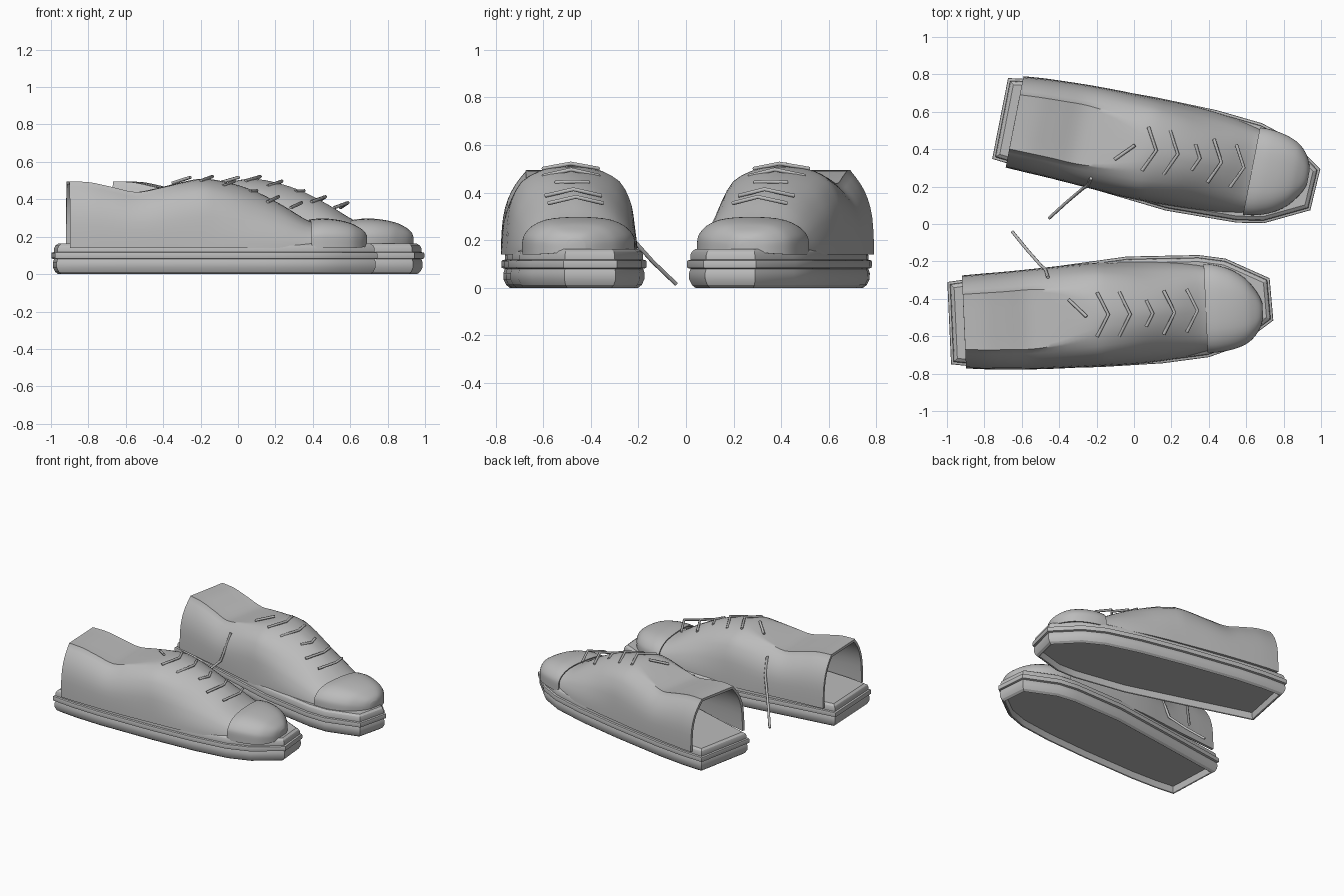
import bpy, bmesh, math
from mathutils import Vector

if "Cube" in bpy.data.objects:
    bpy.data.objects.remove(bpy.data.objects["Cube"])

grey = bpy.data.materials.new("plain_grey")
grey.diffuse_color = (0.5, 0.5, 0.5, 1)
grey.use_nodes = True
grey.node_tree.nodes["Principled BSDF"].inputs["Base Color"].default_value = grey.diffuse_color


def place(p, mirrored):
    """Leave the near shoe as drawn; mirror, turn and shift the far one."""
    x, y, z = p
    if not mirrored:
        return Vector((x, y, z))
    a = math.radians(-8.5)
    c, s = math.cos(a), math.sin(a)
    y = -y
    return Vector((x * c - y * s + 0.183, x * s + y * c - 0.106, z))


def resample(rows, steps):
    """Catmull-Rom through equal-length tuples."""
    out = []
    n = len(rows)
    for i in range(n - 1):
        a, b, c, d = rows[max(i - 1, 0)], rows[i], rows[i + 1], rows[min(i + 2, n - 1)]
        for k in range(steps):
            t = k / steps
            out.append(tuple(
                0.5 * (2 * q + (r - p) * t + (2 * p - 5 * q + 4 * r - s) * t * t
                       + (3 * q - p - 3 * r + s) * t ** 3)
                for p, q, r, s in zip(a, b, c, d)))
    out.append(tuple(rows[-1]))
    return out


def mesh_object(name, verts, faces, angle, thickness=0.0, recalc=False):
    me = bpy.data.meshes.new(name)
    me.from_pydata(verts, [], faces)
    if recalc:
        bm = bmesh.new()
        bm.from_mesh(me)
        bmesh.ops.recalc_face_normals(bm, faces=bm.faces)
        bm.to_mesh(me)
        bm.free()
    ob = bpy.data.objects.new(name, me)
    bpy.context.collection.objects.link(ob)
    me.materials.append(grey)
    bpy.ops.object.select_all(action='DESELECT')
    ob.select_set(True)
    bpy.context.view_layer.objects.active = ob
    if thickness:
        mod = ob.modifiers.new("thickness", 'SOLIDIFY')
        mod.thickness = thickness
        mod.offset = -1
        bpy.ops.object.modifier_apply(modifier=mod.name)
    bpy.ops.object.shade_smooth_by_angle(angle=math.radians(angle))
    return ob


# Half arches: (sideways fraction, height fraction) from base to crown
HEEL = [(1, 0), (.992, .2), (.965, .45), (.89, .66), (.77, .83), (.6, .985), (.54, 1), (0, 1)]
DOME = [(1, 0), (.985, .2), (.95, .45), (.89, .63), (.74, .83), (.47, .945), (.22, .99), (0, 1)]
RIDGE = [(1, 0), (.975, .2), (.89, .44), (.79, .6), (.63, .77), (.42, .9), (.2, .975), (0, 1)]
CAP = [(1, 0), (1, .2), (.995, .4), (.955, .56), (.83, .76), (.6, .92), (.3, .985), (0, 1)]


def loft(name, sections, profiles, mirrored, thickness, closed_tip=False):
    """Sections: x, outer y, inner y, base z, top z, blend between two profiles."""
    verts, rows = [], resample(sections, 4)
    for x, outer, inner, base, top, t in rows:
        # Blend runs 0..1 between the first two profiles, 1..2 on to the third
        k = min(max(int(t), 0), len(profiles) - 2)
        f = t - k
        half = [(p[0] * (1 - f) + q[0] * f, p[1] * (1 - f) + q[1] * f)
                for p, q in zip(profiles[k], profiles[k + 1])]
        half = resample(half, 2)
        arch = [(-u, v) for u, v in half] + half[-2::-1]
        mid, w = (outer + inner) / 2, (inner - outer) / 2
        for u, v in arch:
            y = mid + w * u
            verts.append(place((x - 0.045 * (y + 0.5), y, base + (top - base) * v), mirrored))
    n = len(verts) // len(rows)
    faces = [(i * n + j, (i + 1) * n + j, (i + 1) * n + j + 1, i * n + j + 1)
             for i in range(len(rows) - 1) for j in range(n - 1)]
    if closed_tip:
        faces.append(tuple(range(len(verts) - 1, len(verts) - n - 1, -1)))
    if mirrored:
        faces = [f[::-1] for f in faces]
    return mesh_object(name, verts, faces, 40, thickness)


# Upper: open at the heel, dipping at the collar, running under the toe cap
UPPER = [
    (-.91, -.772, -.275, .14, .495, 0), (-.80, -.777, -.265, .14, .49, 0),
    (-.68, -.778, -.255, .14, .465, 0), (-.55, -.777, -.242, .14, .438, 0),
    (-.42, -.773, -.228, .14, .462, .2), (-.30, -.767, -.215, .14, .492, .6),
    (-.18, -.76, -.207, .14, .51, 1), (-.04, -.752, -.203, .14, .487, 1.5),
    (.10, -.738, -.202, .14, .44, 2), (.24, -.715, -.207, .14, .368, 2),
    (.38, -.682, -.222, .14, .285, 1.6), (.48, -.655, -.25, .14, .265, 1.2),
    (.56, -.61, -.30, .14, .24, 1)]

TOE = [
    (.385, -.688, -.213, .14, .292, 0), (.45, -.685, -.220, .14, .298, 0),
    (.53, -.668, -.245, .14, .291, 0), (.60, -.638, -.288, .14, .274, 0),
    (.645, -.597, -.338, .142, .252, 0), (.675, -.55, -.385, .146, .23, 0),
    (.69, -.50, -.425, .155, .208, 0)]

# Sole outline, anticlockwise from above, with a faceted toe
OUTLINE = [
    (-.978, -.75), (-.80, -.768), (-.60, -.775), (-.18, -.765), (.15, -.745),
    (.40, -.712), (.56, -.655), (.745, -.515), (.725, -.29), (.49, -.185),
    (.345, -.166), (-.04, -.174), (-.50, -.238), (-.80, -.282), (-.998, -.31)]
# Sole side: (inset, height), from the hollow underside past a raised welt
SOLE_SIDE = [(.045, .05), (.04, .004), (.035, 0), (.02, .012), (.009, .035),
             (.008, .062), (.014, .08), (.001, .084), (0, .09), (0, .110),
             (.002, .115), (.014, .118), (.014, .138), (.02, .152), (.035, .163)]


def inset(points, d):
    out, n = [], len(points)
    for i in range(n):
        p0, p, p1 = (Vector(points[(i + k) % n]) for k in (-1, 0, 1))
        e0, e1 = (p - p0).normalized(), (p1 - p).normalized()
        n0, n1 = Vector((-e0.y, e0.x)), Vector((-e1.y, e1.x))
        out.append(p + (n0 + n1) * (d / (1 + n0.dot(n1))))
    return out


def sole(name, mirrored):
    n, verts = len(OUTLINE), []
    for d, z in SOLE_SIDE:
        verts += [place((p.x, p.y, z), mirrored) for p in inset(OUTLINE, d)]
    last = (len(SOLE_SIDE) - 1) * n
    faces = [tuple(range(n)), tuple(range(last, last + n))]
    for r in range(len(SOLE_SIDE) - 1):
        for j in range(n):
            k = (j + 1) % n
            faces.append((r * n + j, r * n + k, (r + 1) * n + k, (r + 1) * n + j))
    return mesh_object(name, verts, faces, 25, recalc=True)


def lace(name, points, mirrored):
    cu = bpy.data.curves.new(name, 'CURVE')
    cu.dimensions = '3D'
    cu.bevel_depth = 0.009
    cu.bevel_resolution = 1
    cu.use_fill_caps = True
    sp = cu.splines.new('POLY')
    sp.points.add(len(points) - 1)
    for pt, p in zip(sp.points, points):
        pt.co = (*place(p, mirrored), 1)
    cu.materials.append(grey)
    bpy.context.collection.objects.link(bpy.data.objects.new(name, cu))


# Chevron laces: tip x, tip y, tip z, sweep back, half width, drop
CHEVRONS = [(-.137, -.484, .522, .06, .118, .022), (-.02, -.482, .497, .06, .118, .027),
            (.10, -.478, .446, .035, .07, .004), (.217, -.473, .414, .058, .117, .027),
            (.34, -.463, .382, .058, .115, .027)]

for side, mirrored in (("near", False), ("far", True)):
    sole(side + "_sole", mirrored)
    loft(side + "_upper", UPPER, (HEEL, DOME, RIDGE), mirrored, 0.018)
    loft(side + "_toe_cap", TOE, (CAP, CAP), mirrored, 0.008, closed_tip=True)
    for i, (x, y, z, back, w, drop) in enumerate(CHEVRONS):
        lace(f"{side}_lace_{i + 1}", [(x - back, y - w, z - drop), (x, y, z),
                                      (x - back, y + w, z - drop)], mirrored)
    # Top lace stub and the loose end hanging to the ground
    lace(side + "_lace_stub", [(-.35, -.404, .487), (-.254, -.495, .518)], mirrored)
    lace(side + "_loose_lace", [(-.46, -.285, .40), (-.475, -.24, .28), (-.495, -.225, .205),
                                (-.57, -.14, .11), (-.65, -.042, .016)], mirrored)
